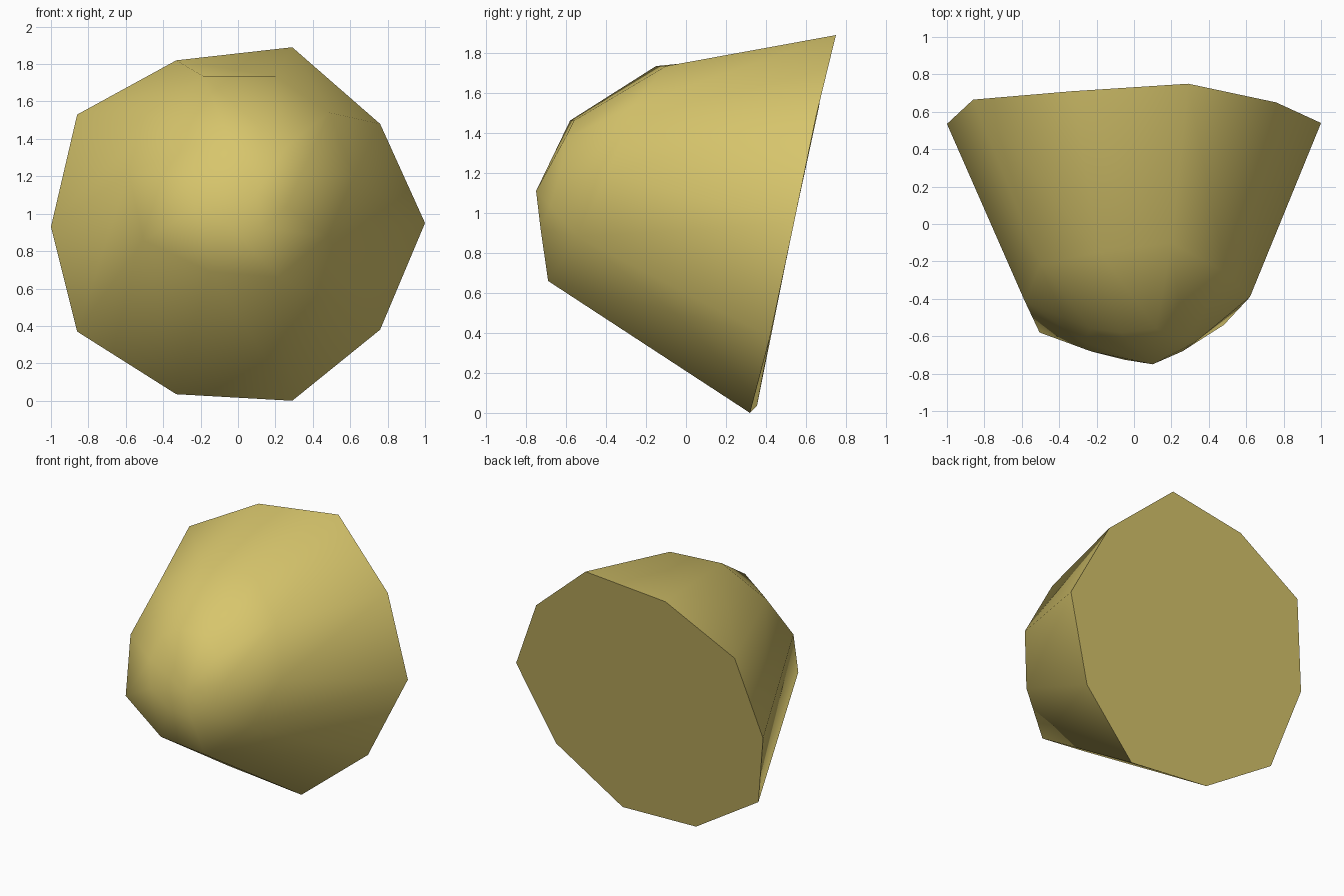
import bpy, bmesh

if "Cube" in bpy.data.objects:
    bpy.data.objects.remove(bpy.data.objects["Cube"])

# Rim of the flat tilted back, clockwise from the top
rim = [(.29, .75, 1.89), (.76, .65, 1.48), (1, .54, .95), (.76, .42, .38), (.29, .32, 0),
       (-.33, .355, .035), (-.86, .39, .37), (-1, .535, .93), (-.86, .665, 1.53), (-.33, .71, 1.82)]
# Shoulder ring, where the sides turn into the rounded front
shoulder = [(.20, -.10, 1.735), (.49, -.26, 1.54), (.62, -.39, 1.20), (.48, -.54, .88), (.215, -.69, .66),
            (-.15, -.68, .69), (-.505, -.58, .857), (-.585, -.41, 1.22), (-.50, -.217, 1.53), (-.185, -.15, 1.735)]
# Inner front ring: shoulder shrunk toward the tip, pushed forward
depth = [-.56, -.61, -.63, -.68, -.728, -.725, -.68, -.63, -.56, -.58]
tip = (.10, -.75, 1.11)
centre = (.04, 1.19)
inner = [(centre[0] + (x - centre[0]) * .5, d, centre[1] + (z - centre[1]) * .5)
         for (x, _, z), d in zip(shoulder, depth)]

bm = bmesh.new()
rings = [[bm.verts.new(p) for p in ring] for ring in (rim, shoulder, inner)]
n = len(rim)
for a, b in zip(rings, rings[1:]):
    for i in range(n):
        j = (i + 1) % n
        bm.faces.new((a[i], a[j], b[j], b[i]))
apex = bm.verts.new(tip)
for i in range(n):
    bm.faces.new((rings[2][i], rings[2][(i + 1) % n], apex))
back = bm.faces.new(rings[0])
bmesh.ops.recalc_face_normals(bm, faces=bm.faces[:])

# Smooth body, crisp flat back
for f in bm.faces:
    f.smooth = f is not back
for e in back.edges:
    e.smooth = False

mesh = bpy.data.meshes.new("rounded_stone")
bm.to_mesh(mesh)
bm.free()
stone = bpy.data.objects.new("rounded_stone", mesh)
bpy.context.collection.objects.link(stone)

mat = bpy.data.materials.new("sandy yellow")
mat.diffuse_color = (.68, .56, .15, 1)
mat.use_nodes = True
mat.node_tree.nodes["Principled BSDF"].inputs["Base Color"].default_value = mat.diffuse_color
mesh.materials.append(mat)
